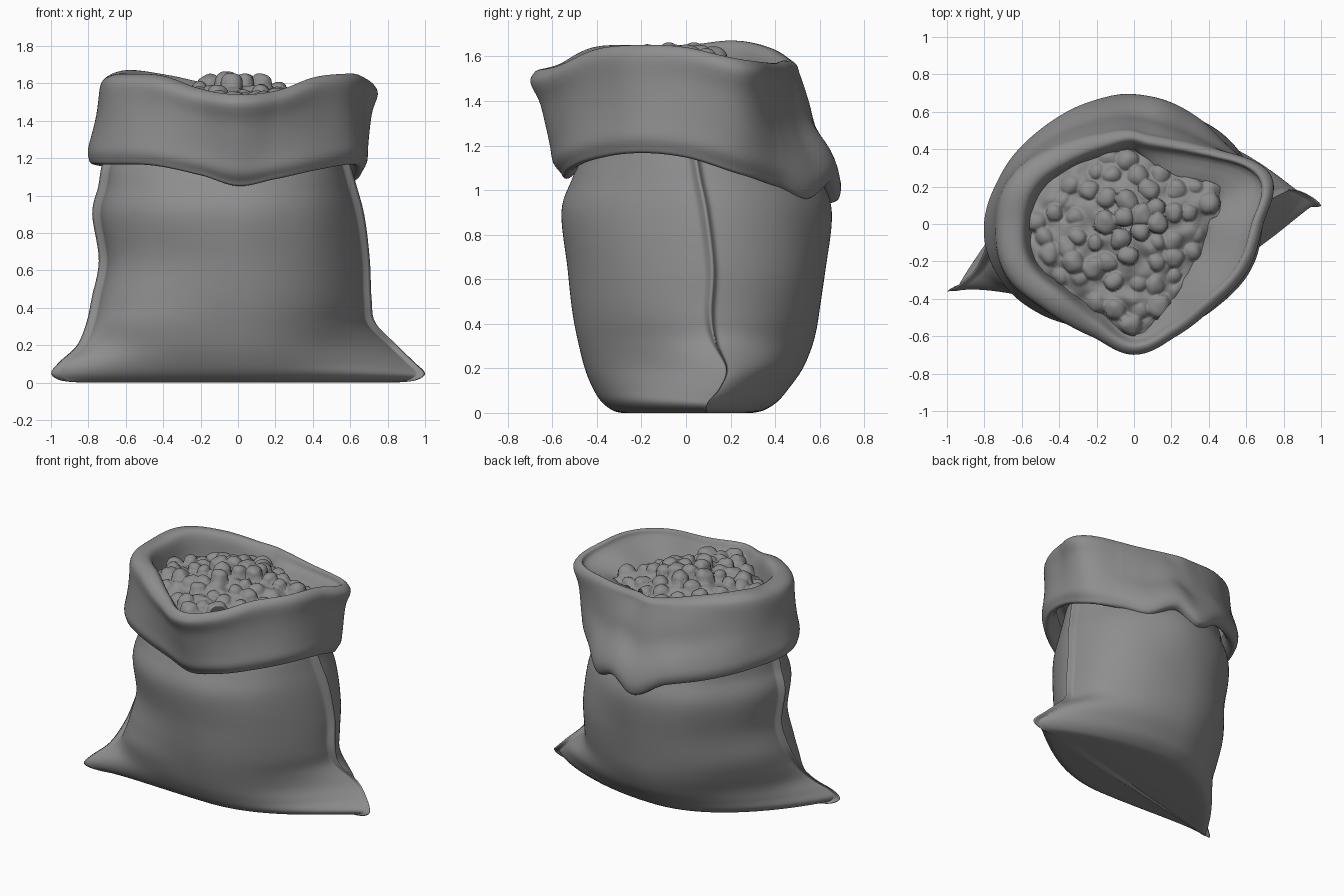
import bpy, bmesh, random
from math import sin, cos, pi, exp, radians, sqrt
from mathutils import Vector, noise

if "Cube" in bpy.data.objects:
    bpy.data.objects.remove(bpy.data.objects["Cube"])

random.seed(4)
N = 288

cloth = bpy.data.materials.new("dark_grey")
cloth.diffuse_color = (0.27, 0.27, 0.27, 1)
cloth.use_nodes = True
cloth.node_tree.nodes["Principled BSDF"].inputs["Base Color"].default_value = cloth.diffuse_color


def spline(rows, t, closed=False):
    """Catmull-Rom through table rows; t counts rows."""
    n, i = len(rows), int(t)
    f = t - i
    pick = (lambda k: rows[k % n]) if closed else (lambda k: rows[max(0, min(n - 1, k))])
    return [0.5 * (2 * b + (c - a) * f + (2 * a - 5 * b + 4 * c - d) * f * f
                   + (3 * b - a - 3 * c + d) * f ** 3)
            for a, b, c, d in zip(pick(i - 1), pick(i), pick(i + 1), pick(i + 2))]


def finish(bm, name):
    bmesh.ops.recalc_face_normals(bm, faces=bm.faces)
    for f in bm.faces:
        f.smooth = True
    me = bpy.data.meshes.new(name)
    bm.to_mesh(me)
    bm.free()
    me.materials.append(cloth)
    ob = bpy.data.objects.new(name, me)
    bpy.context.collection.objects.link(ob)
    return ob


def loft(rings, cap=None):
    """Skin closed rings; cap = index of a ring to fill."""
    bm = bmesh.new()
    vs = [[bm.verts.new(p) for p in r] for r in rings]
    for a, b in zip(vs, vs[1:]):
        for i in range(len(a)):
            j = (i + 1) % len(a)
            bm.faces.new((a[i], a[j], b[j], b[i]))
    if cap is not None:
        bm.faces.new(vs[cap])
    return bm


# Sack body: z, left x, right x, front y, back y, left seam y, right seam y, front pinch, back pinch
BODY = [
    (0.00, -0.84, 0.84, -0.28, 0.30, -0.29, 0.09, 2.2, 1.5),
    (0.012, -0.95, 0.95, -0.33, 0.35, -0.33, 0.09, 2.3, 1.7),
    (0.05, -1.00, 1.00, -0.38, 0.41, -0.36, 0.10, 2.3, 1.8),
    (0.11, -0.96, 0.94, -0.42, 0.46, -0.34, 0.15, 2.1, 1.8),
    (0.20, -0.87, 0.84, -0.46, 0.52, -0.26, 0.18, 1.7, 1.6),
    (0.32, -0.82, 0.73, -0.49, 0.57, -0.17, 0.13, 1.2, 1.3),
    (0.45, -0.79, 0.715, -0.51, 0.60, -0.10, 0.11, 1.05, 1.15),
    (0.65, -0.75, 0.71, -0.53, 0.63, -0.05, 0.12, 1.0, 1.15),
    (0.90, -0.78, 0.67, -0.56, 0.65, -0.04, 0.09, 1.0, 1.15),
    (1.05, -0.74, 0.63, -0.51, 0.61, -0.04, 0.06, 1.0, 1.15),
    (1.16, -0.72, 0.60, -0.46, 0.57, -0.03, 0.04, 1.0, 1.1),
    (1.25, -0.68, 0.57, -0.43, 0.51, 0.00, 0.02, 1.0, 1.0),
]
SEAM = 0.045
rings = []
for k in range(67):
    z, xl, xr, yf, yb, yl, yr, pf, pb = spline(BODY, k / 66 * (len(BODY) - 1))
    ring = []
    for i in range(N):
        a = 2 * pi * i / N
        c, s = cos(a), sin(a)
        side, ys = (xr, yr) if c > 0 else (-xl, yl)
        d = min(abs(a), abs(a - pi), abs(a - 2 * pi))
        x = (side - SEAM) * c + (SEAM if c > 0 else -SEAM) * exp(-(d / 0.035) ** 2)
        mid = 0.02
        bulge, p = (yb - mid, pb) if s > 0 else (yf - mid, pf)
        y = mid + (ys - mid) * c * c + bulge * max(abs(s), 1e-6) ** p
        w = 0.02 * noise.noise(Vector((x * 2.6, y * 2.6, z * 2.2))) * min(1, z * 5)
        ring.append((x * (1 + w), y * (1 + w), max(z, 0)))
    rings.append(ring)
finish(loft(rings, cap=0), "sack_body")

# Rolled cuff: angle, rim radius, rim height, hem radius, hem height
CUFF = [
    (0, 0.69, 1.64, 0.66, 1.15), (20, 0.77, 1.585, 0.67, 1.08),
    (42, 0.60, 1.57, 0.62, 1.02), (59, 0.52, 1.57, 0.63, 0.96),
    (78, 0.49, 1.58, 0.65, 1.03), (93, 0.51, 1.58, 0.66, 0.945),
    (112, 0.53, 1.60, 0.66, 1.05), (135, 0.60, 1.64, 0.68, 1.10),
    (160, 0.70, 1.67, 0.74, 1.15), (180, 0.73, 1.65, 0.78, 1.17),
    (200, 0.74, 1.65, 0.76, 1.17), (225, 0.66, 1.64, 0.66, 1.165),
    (250, 0.64, 1.57, 0.57, 1.11), (270, 0.70, 1.54, 0.55, 1.055),
    (290, 0.64, 1.56, 0.57, 1.09), (315, 0.62, 1.63, 0.60, 1.14),
    (340, 0.66, 1.65, 0.65, 1.17),
]


def cuff_section(i):
    """Angle, mouth radius and the (radius, height) profile from inner wall over rim to hem."""
    t = i / N * len(CUFF)
    k = int(t)
    a0, a1 = CUFF[k][0], CUFF[(k + 1) % len(CUFF)][0] or 360
    ang = radians(a0 + (a1 - a0) * (t - k))
    _, r, z, h, b = spline(CUFF, t, True)
    roll = 0.06 + 0.07 * max(0, -cos(ang))
    inner = r - roll - 0.05 - 0.18 * max(0, cos(ang))
    back = 0.03 * max(0, sin(ang)) ** 2
    at = lambda f, o: (r + (h - r) * f + o, z + (b - z) * f)
    pts = [(inner - 0.02, 1.43), (inner, 1.48), (r - roll - 0.03, z - 0.05),
           (r - roll, z - 0.005), (r - roll * 0.6, z), (r - roll * 0.2, z - 0.02),
           (r, z - 0.06), at(0.3, 0), at(0.5, 0.005), at(0.7, 0.015 + back), at(0.86, 0.025 + back),
           (h + 0.012 + back / 2, b + 0.02), (h, b), (h - 0.025, b),
           (h - 0.06, b + 0.04), (h - 0.08, b + 0.12)]
    return ang, inner, pts


SECTIONS = [cuff_section(i) for i in range(N)]
ROWS = 48
rings = [[] for _ in range(ROWS + 1)]
for ang, inner, pts in SECTIONS:
    for k in range(ROWS + 1):
        r, z = spline(pts, k / ROWS * (len(pts) - 1))
        x, y = r * cos(ang), r * sin(ang)
        w = 0.015 * noise.noise(Vector((x * 3, y * 3, z * 4)))
        rings[k].append((x * (1 + w), y * (1 + w), z))
finish(loft(rings), "folded_cuff")


# Lumpy contents: one mound whose height is the highest of many rounded lumps
def mound_z(f):
    return 1.605 - 0.115 * f ** 1.5


lumps = []
for _ in range(700):
    ang, inner, pts = random.choice(SECTIONS)
    f = random.random() ** 0.6 * 0.95
    x, y = inner * f * cos(ang), inner * f * sin(ang)
    if all((x - q[0]) ** 2 + (y - q[1]) ** 2 > 0.0065 for q in lumps):
        lift = random.uniform(-0.03, 0.005) + (0.025 if f < 0.4 else 0)
        lumps.append((x, y, mound_z(f) + lift, random.uniform(0.045, 0.065)))

rings = []
for k in range(81):
    f = max(k / 80, 0.01)
    ring = []
    for ang, inner, pts in SECTIONS:
        r = (inner + 0.02) * f
        x, y = r * cos(ang), r * sin(ang)
        z = mound_z(f) - 0.01 + 0.035 * noise.noise(Vector((x * 11, y * 11, 0)))
        for lx, ly, lz, s in lumps:
            d = s * s * (1 + 0.5 * noise.noise(Vector((x * 14, y * 14, lz * 50)))) if abs(x - lx) < 0.09 else 0
            d -= (x - lx) ** 2 + (y - ly) ** 2
            if d > 0:
                z = max(z, lz + 0.85 * sqrt(d))
        ring.append((x, y, z))
    rings.append(ring)
finish(loft(rings, cap=0), "lumpy_contents")
